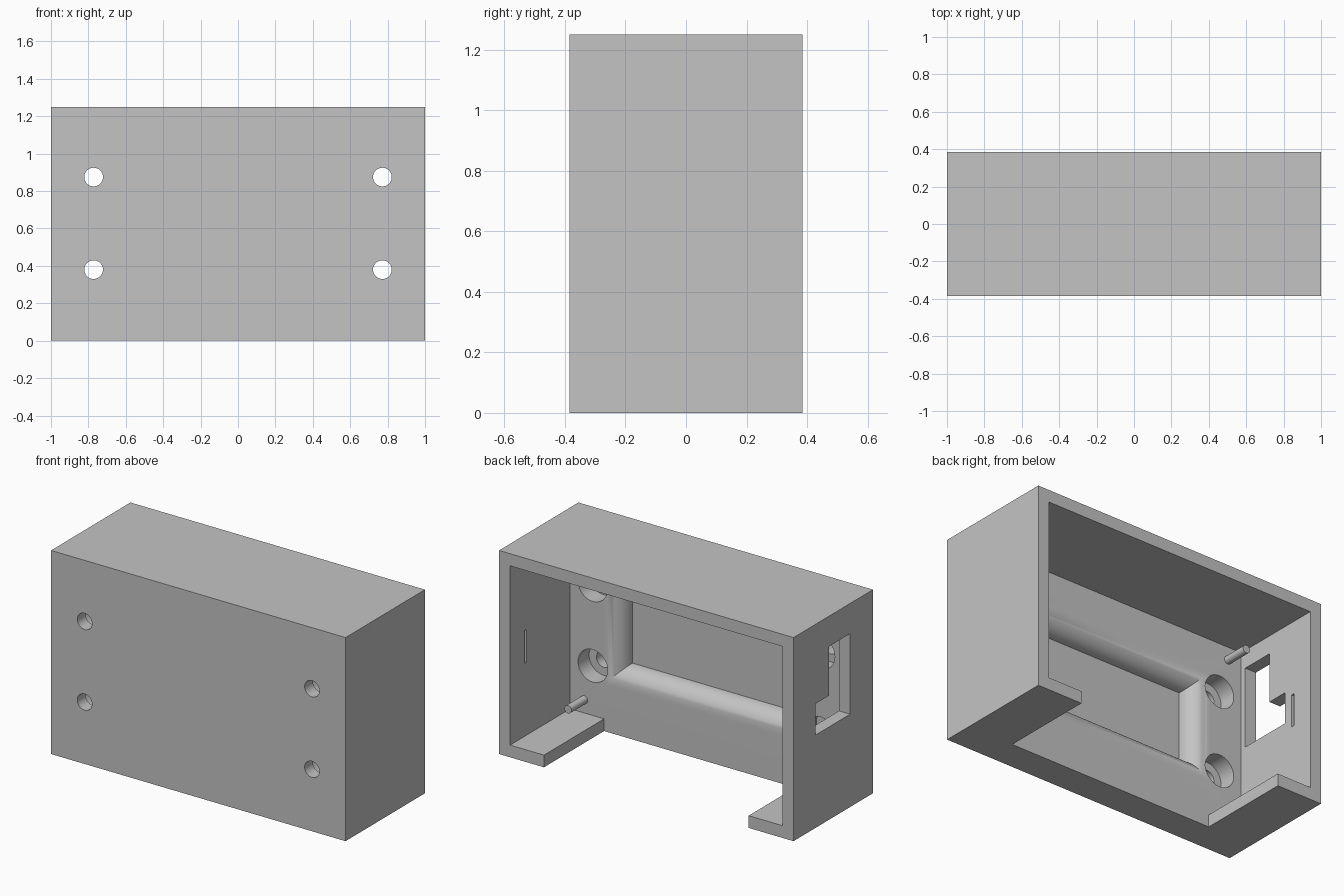
import bpy, bmesh, math
from mathutils import Matrix, Vector

cube = bpy.data.objects.get("Cube")
if cube:
    bpy.data.objects.remove(cube, do_unlink=True)

grey = bpy.data.materials.new("light_grey_plastic")
grey.use_nodes = True
colour = (0.55, 0.55, 0.55, 1)
grey.diffuse_color = colour
grey.node_tree.nodes["Principled BSDF"].inputs["Base Color"].default_value = colour

# Main dimensions
HALF_W, HALF_D, HEIGHT, WALL = 1.0, 0.385, 1.25, 0.075
MID = HEIGHT / 2
FLOOR_Y, RIM_Y = -0.31, -0.198
RIM_X, RIM_Z, ROUND = 0.695, 0.335, 0.115


def finish(name, bm):
    bmesh.ops.recalc_face_normals(bm, faces=bm.faces)
    mesh = bpy.data.meshes.new(name)
    bm.to_mesh(mesh)
    bm.free()
    obj = bpy.data.objects.new(name, mesh)
    bpy.context.collection.objects.link(obj)
    mesh.materials.append(grey)
    return obj


def box(name, low, high):
    low, high = Vector(low), Vector(high)
    bm = bmesh.new()
    bmesh.ops.create_cube(bm, size=1)
    for v in bm.verts:
        v.co = (low + high) / 2 + v.co * (high - low)
    return finish(name, bm)


def rod(name, x, z, y0, y1, radius, sides=32):
    """Cylinder lying along y."""
    bm = bmesh.new()
    place = Matrix.Translation((x, (y0 + y1) / 2, z)) @ Matrix.Rotation(math.pi / 2, 4, "X")
    bmesh.ops.create_cone(bm, cap_ends=True, segments=sides, radius1=radius,
                          radius2=radius, depth=y1 - y0, matrix=place)
    return finish(name, bm)


def rings(name, profile):
    """Stack of centred rectangles (half width, half height, y)."""
    bm = bmesh.new()
    loops = [[bm.verts.new((sx * w, y, MID + sz * h))
              for sx, sz in ((-1, -1), (1, -1), (1, 1), (-1, 1))]
             for w, h, y in profile]
    for a, b in zip(loops, loops[1:]):
        for i in range(4):
            j = (i + 1) % 4
            bm.faces.new((a[i], a[j], b[j], b[i]))
    bm.faces.new(loops[0])
    bm.faces.new(loops[-1])
    return finish(name, bm)


def cut(target, cutter):
    mod = target.modifiers.new("cut", "BOOLEAN")
    mod.operation, mod.solver, mod.object = "DIFFERENCE", "EXACT", cutter
    bpy.context.view_layer.objects.active = target
    bpy.ops.object.modifier_apply(modifier=mod.name)
    bpy.data.objects.remove(cutter, do_unlink=True)


# Outer block
case = box("case", (-HALF_W, -HALF_D, 0), (HALF_W, HALF_D, HEIGHT))

# Open back cavity with a round-lipped recess in the front wall
profile = []
STEPS = 12
for i in range(STEPS + 1):
    t = math.pi / 2 * i / STEPS
    inset = ROUND * math.cos(t)
    y = FLOOR_Y + (RIM_Y - FLOOR_Y) * math.sin(t)
    profile.append((RIM_X - inset, RIM_Z - inset, y))
inner_w, inner_h = HALF_W - WALL, MID - WALL
profile += [(inner_w, inner_h, RIM_Y), (inner_w, inner_h, HALF_D + 0.1)]
cut(case, rings("cavity_cutter", profile))

# Bottom notch, open to the back
cut(case, box("notch_cutter", (-RIM_X, RIM_Y, -0.1), (RIM_X, 0.5, 0.1)))

# Stepped window in one side wall
cut(case, box("window_cutter", (-1.1, -0.164, 0.57), (-0.9, 0.04, 1.064)))
cut(case, box("window_step_cutter", (-1.1, -0.1, 0.57), (-0.9, 0.173, 0.762)))

# Shallow catch grooves on both side walls, and counterbored screw holes
for side in (-1, 1):
    xs = sorted((side * 0.9, side * (inner_w + 0.025)))
    cut(case, box("groove_cutter", (xs[0], 0.227, 0.523), (xs[1], 0.247, 0.723)))
    for z in (0.38, 0.875):
        cut(case, rod("bore_cutter", side * 0.772, z, -0.305, -0.1, 0.1))
        cut(case, rod("hole_cutter", side * 0.772, z, -0.5, -0.2, 0.05))

# Locating pins in the four corners
pins = [rod(f"{lr}_{ud}_pin", x, z, RIM_Y - 0.02, -0.04, 0.024, 24)
        for lr, x in (("left", 0.83), ("right", -0.83))
        for ud, z in (("lower", 0.157), ("upper", HEIGHT - 0.157))]

# Smooth rounds, keep edges sharp
bpy.ops.object.select_all(action="DESELECT")
for obj in [case] + pins:
    obj.select_set(True)
bpy.context.view_layer.objects.active = case
bpy.ops.object.shade_smooth_by_angle(angle=math.radians(30))
